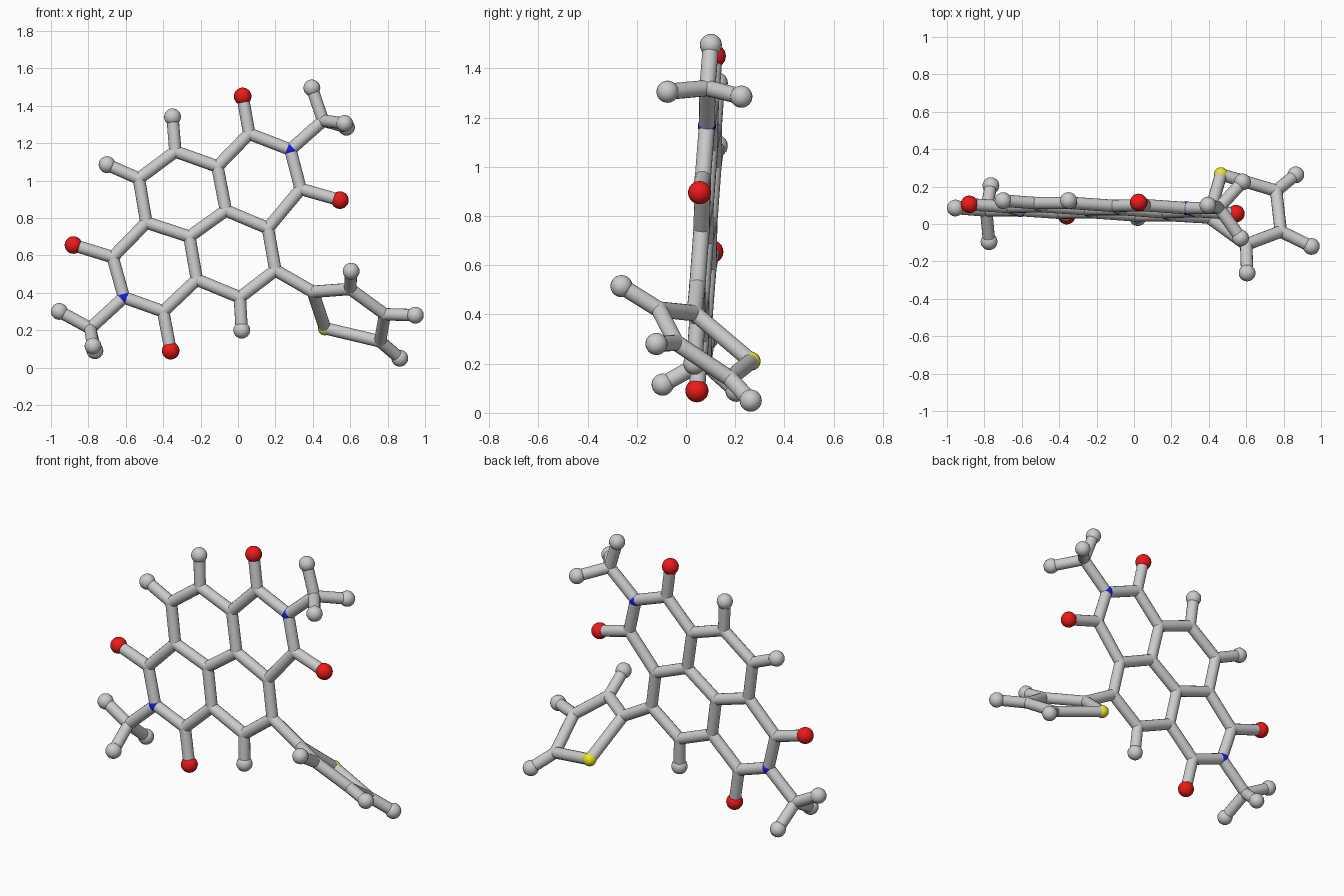
import bpy
from mathutils import Vector

if "Cube" in bpy.data.objects:
    bpy.data.objects.remove(bpy.data.objects["Cube"])


def material(name, color):
    m = bpy.data.materials.new(name)
    m.diffuse_color = color
    m.use_nodes = True
    m.node_tree.nodes["Principled BSDF"].inputs["Base Color"].default_value = m.diffuse_color
    return m


MATS = {"O": material("red", (0.85, 0.01, 0.01, 1)),
        "N": material("blue", (0.01, 0.01, 0.8, 1)),
        "S": material("yellow", (0.85, 0.8, 0.01, 1))}
RADIUS = {"C": 0.034, "N": 0.037, "S": 0.038, "H": 0.045, "O": 0.047}
NAMES = {"C": "joint", "N": "blue_joint", "S": "yellow_joint",
         "H": "end_ball", "O": "red_ball"}
STICK = 0.033

# flat fused-ring panel: (x, z), depth follows a slightly tilted plane
flat = {
    "O1": (.025, 1.45), "O2": (.545, .895), "O3": (-.88, .655), "O4": (-.36, .09),
    "N1": (.28, 1.165), "N2": (-.61, .375),
    "C1": (.06, 1.25), "C2": (.335, .955), "C3": (.16, .745), "C4": (.20, .52),
    "C5": (.01, .375), "C6": (-.22, .47), "C7": (-.26, .70), "C8": (-.065, .84),
    "C9": (-.11, 1.075), "C10": (-.335, 1.155), "C11": (-.53, 1.01),
    "C12": (-.49, .775), "C13": (-.67, .59), "C14": (-.40, .30),
    "C15": (.455, 1.32), "C16": (-.79, .21),
    "H5": (.02, .20), "H10": (-.35, 1.34), "H11": (-.70, 1.085),
    "H15": (.395, 1.495), "H16": (-.955, .30),
}
atoms = {k: Vector((x, .022 - .046 * x + .065 * z, z)) for k, (x, z) in flat.items()}

# tripod ends and the twisted five-sided ring
for key, p in {
    "H17": (.57, -.075, 1.305), "H18": (.58, .225, 1.285),
    "H19": (-.775, -.095, .115), "H20": (-.765, .205, .09),
    "C20": (.40, .035, .405), "S1": (.465, .265, .21), "C21": (.60, -.11, .42),
    "C22": (.785, -.04, .285), "C23": (.76, .178, .14),
    "H21": (.605, -.262, .515), "H22": (.948, -.12, .28), "H23": (.865, .263, .05),
}.items():
    atoms[key] = Vector(p)

# chains of connected joints
chains = """O1 C1 N1 C2 C3 C4 C5 C6 C7 C8 C9 C1|O2 C2|C3 C8|C9 C10 C11 C12 C7
C12 C13 N2 C14 C6|O3 C13|O4 C14|C5 H5|C10 H10|C11 H11
N1 C15 H15|C15 H17|C15 H18|N2 C16 H16|C16 H19|C16 H20
C4 C20 S1 C23 C22 C21 C20|C21 H21|C22 H22|C23 H23""".replace("\n", "|")


def smooth(ob):
    for poly in ob.data.polygons:
        poly.use_smooth = True


# balls and joints
for key, pos in atoms.items():
    kind = key[0]
    bpy.ops.mesh.primitive_uv_sphere_add(segments=20, ring_count=12,
                                         radius=RADIUS[kind], location=pos)
    ob = bpy.context.object
    ob.name = NAMES[kind]
    smooth(ob)
    if kind in MATS:
        ob.data.materials.append(MATS[kind])

# sticks
for chain in chains.split("|"):
    keys = chain.split()
    for a, b in zip(keys, keys[1:]):
        d = atoms[b] - atoms[a]
        bpy.ops.mesh.primitive_cylinder_add(vertices=16, radius=STICK, depth=d.length,
                                            location=(atoms[a] + atoms[b]) / 2)
        ob = bpy.context.object
        ob.name = "stick"
        ob.rotation_euler = d.to_track_quat('Z', 'Y').to_euler()
        bpy.ops.object.shade_smooth_by_angle()
